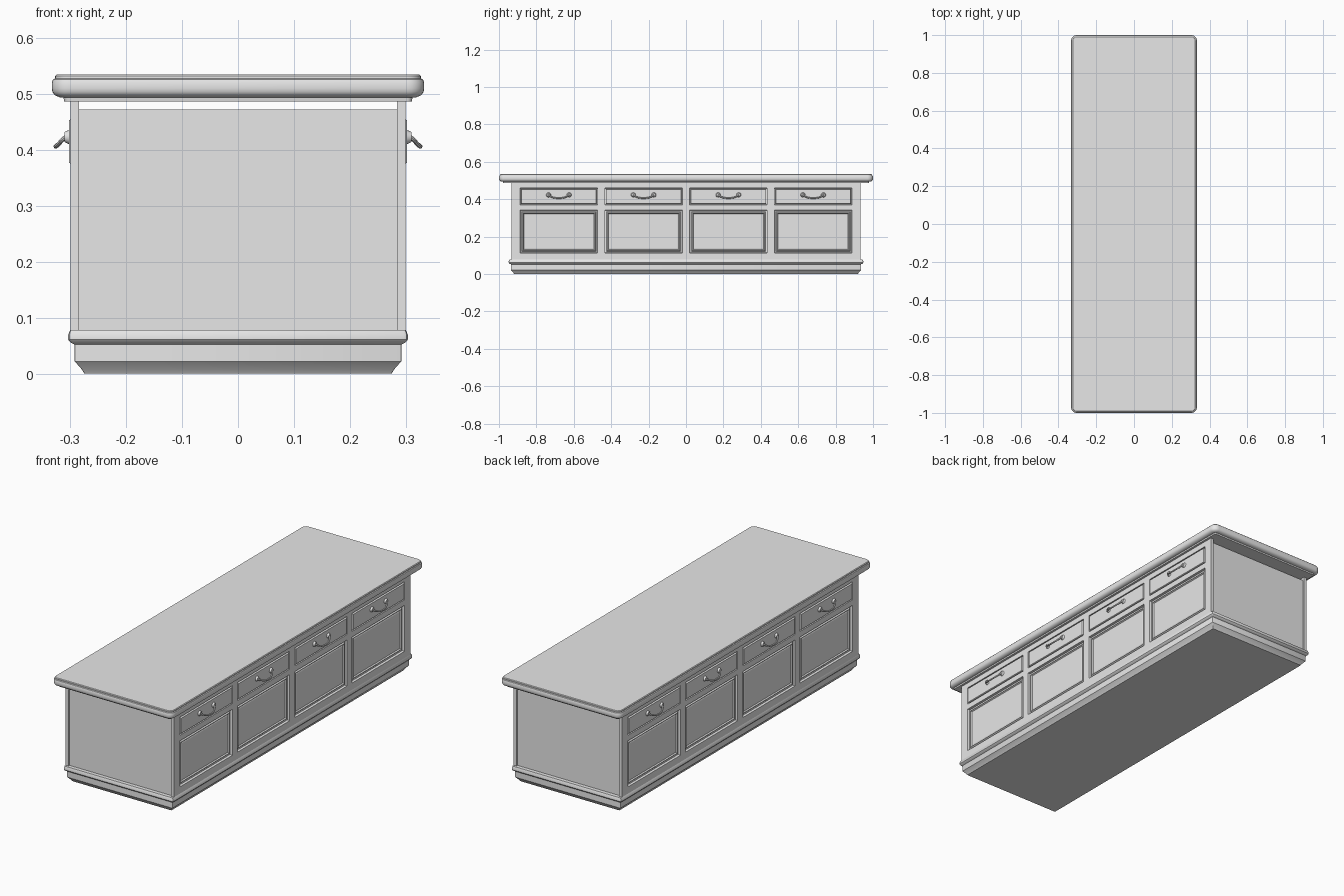
import bpy, bmesh, math
from mathutils import Matrix

if "Cube" in bpy.data.objects:
    bpy.data.objects.remove(bpy.data.objects["Cube"], do_unlink=True)

grey = bpy.data.materials.new("painted_grey")
grey.use_nodes = True
grey.diffuse_color = (0.8, 0.8, 0.8, 1)
grey.node_tree.nodes["Principled BSDF"].inputs["Base Color"].default_value = grey.diffuse_color


def add_object(name, data, smooth=0, mirror=False):
    data.materials.append(grey)
    ob = bpy.data.objects.new(name, data)
    bpy.context.collection.objects.link(ob)
    if mirror:
        ob.modifiers.new("both_sides", 'MIRROR')
    bpy.ops.object.select_all(action='DESELECT')
    ob.select_set(True)
    bpy.context.view_layer.objects.active = ob
    if ob.type == 'CURVE':
        bpy.ops.object.convert(target='MESH')
    if smooth:
        bpy.ops.object.shade_smooth_by_angle(angle=math.radians(smooth))
    return ob


def finish(name, bm, **options):
    bmesh.ops.recalc_face_normals(bm, faces=bm.faces)
    me = bpy.data.meshes.new(name)
    bm.to_mesh(me)
    bm.free()
    return add_object(name, me, **options)


def moulded_slab(name, profile, extra_length, radius, steps, smooth):
    """Stack of rounded rectangles following a (half width, height) profile."""
    bm = bmesh.new()
    widest = max(w for w, z in profile)
    rings = []
    for w, z in profile:
        r = max(radius - (widest - w), radius * 0.3)
        ring = []
        for quarter, (sx, sy) in enumerate([(1, 1), (-1, 1), (-1, -1), (1, -1)]):
            for i in range(steps + 1):
                a = (quarter + i / steps) * math.pi / 2
                ring.append(bm.verts.new((sx * (w - r) + r * math.cos(a),
                                          sy * (w + extra_length - r) + r * math.sin(a), z)))
        rings.append(ring)
    for low, high in zip(rings, rings[1:]):
        for i in range(len(low)):
            j = (i + 1) % len(low)
            bm.faces.new((low[i], low[j], high[j], high[i]))
    bm.faces.new(rings[0][::-1])
    bm.faces.new(rings[-1])
    return finish(name, bm, smooth=smooth)


# Countertop with rounded edge and stepped moulding underneath
moulded_slab("countertop", [
    (0.311, 0.487), (0.312, 0.494), (0.319, 0.494), (0.328, 0.498), (0.332, 0.504),
    (0.333, 0.510), (0.333, 0.520), (0.331, 0.526), (0.327, 0.528), (0.327, 0.532),
    (0.324, 0.535)], 0.667, 0.03, 6, 35)

# Plinth with bevelled foot and rounded skirting
moulded_slab("plinth", [
    (0.275, 0), (0.279, 0.007), (0.292, 0.022), (0.292, 0.052), (0.299, 0.055),
    (0.304, 0.061), (0.304, 0.069), (0.300, 0.078)], 0.644, 0.008, 2, 35)

# Inner carcass, forming the plain end panels
bm = bmesh.new()
bmesh.ops.create_cube(bm, size=1)
bmesh.ops.scale(bm, verts=bm.verts, vec=(0.568, 1.85, 0.396))
bmesh.ops.translate(bm, verts=bm.verts, vec=(0, 0, 0.274))
finish("carcass", bm)

# Panelled side: a grid sheet whose cells become doors and drawers
bays = [-0.68, -0.227, 0.227, 0.68]
FACE, BACK, HALF = 0.300, 0.284, 0.207
ys = [-0.933] + [c + s * HALF for c in bays for s in (-1, 1)] + [0.933]
zs = [0.076, 0.112, 0.342, 0.370, 0.460, 0.488]
bm = bmesh.new()
grid = [[bm.verts.new((FACE, y, z)) for z in zs] for y in ys]
doors, drawers = [], []
for i in range(len(ys) - 1):
    for j in range(len(zs) - 1):
        f = bm.faces.new((grid[i][j], grid[i + 1][j], grid[i + 1][j + 1], grid[i][j + 1]))
        if i % 2 and j == 1:
            doors.append(f)
        elif i % 2 and j == 3:
            drawers.append(f)
bm.normal_update()

# Close the back of the sheet
rim = [e for e in bm.edges if e.is_boundary]
out = bmesh.ops.extrude_edge_only(bm, edges=rim)["geom"]
for v in out:
    if isinstance(v, bmesh.types.BMVert):
        v.co.x = BACK
bmesh.ops.edgeloop_fill(bm, edges=[e for e in bm.edges if e.is_boundary])


def carve(faces, steps):
    for thickness, depth in steps:
        bm.normal_update()
        bmesh.ops.inset_individual(bm, faces=faces, thickness=thickness, depth=depth)


carve(doors, [(0.003, -0.011), (0.009, 0), (0.007, 0.006), (0.004, 0),
              (0.005, -0.006), (0.008, 0.002)])
carve(drawers, [(0.002, -0.012), (0.005, 0), (0.001, 0.012), (0.002, 0.002)])
finish("door_and_drawer_side", bm, mirror=True)

# Round handle mounts
bm = bmesh.new()
for c in bays:
    for s in (-1, 1):
        spot = Matrix.Translation((0.306, c + s * 0.055, 0.423))
        bmesh.ops.create_cone(bm, cap_ends=True, segments=16, radius1=0.013, radius2=0.009,
                              depth=0.009, matrix=spot @ Matrix.Rotation(math.pi / 2, 4, 'Y'))
finish("handle_mounts", bm, smooth=35, mirror=True)

# Curved hanging pulls
curve = bpy.data.curves.new("drawer_pulls", 'CURVE')
curve.dimensions = '3D'
curve.bevel_depth = 0.004
curve.bevel_resolution = 2
curve.use_fill_caps = True
half_path = [(0.306, 0.055, 0.424), (0.314, 0.053, 0.419), (0.319, 0.038, 0.412),
             (0.326, 0.022, 0.406)]
path = [(x, -y, z) for x, y, z in half_path] + half_path[::-1]
for c in bays:
    spline = curve.splines.new('NURBS')
    spline.points.add(len(path) - 1)
    for p, (x, y, z) in zip(spline.points, path):
        p.co = (x, c + y, z, 1)
    spline.use_endpoint_u = True
    spline.order_u = 3
    spline.resolution_u = 4
add_object("drawer_pulls", curve, smooth=40, mirror=True)
